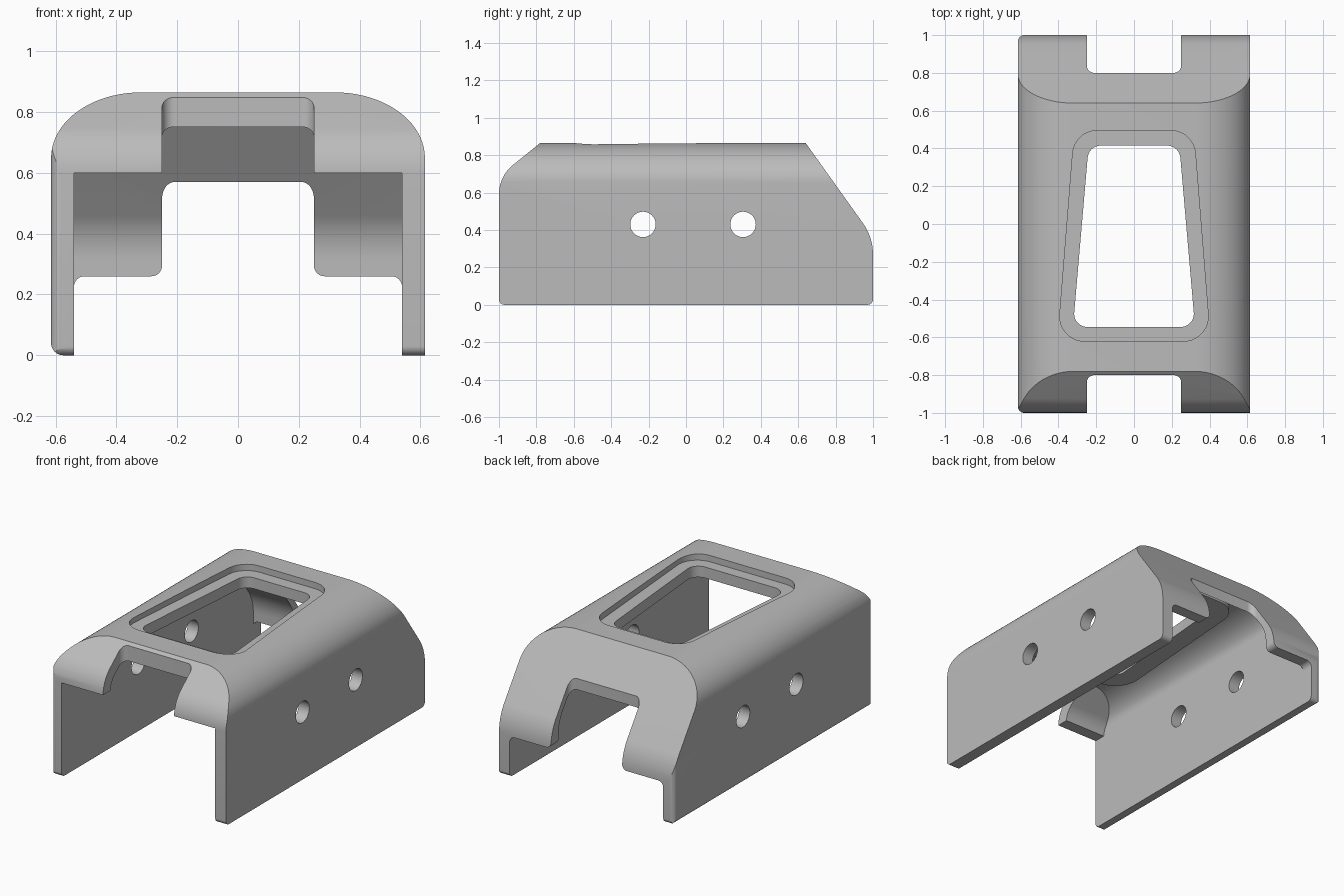
import bpy, math
from mathutils import Vector

cube = bpy.data.objects.get("Cube")
if cube:
    bpy.data.objects.remove(cube, do_unlink=True)

grey = bpy.data.materials.new("light_grey")
grey.use_nodes = True
grey.diffuse_color = (0.5, 0.5, 0.5, 1)
grey.node_tree.nodes["Principled BSDF"].inputs["Base Color"].default_value = (0.5, 0.5, 0.5, 1)


def rounded(corners, steps=10):
    """Polygon outline from (u, v, radius) corners with filleted corners."""
    out, n = [], len(corners)
    for i, (u, v, r) in enumerate(corners):
        p = Vector((u, v))
        if r == 0:
            out.append(p)
            continue
        a = (Vector(corners[i - 1][:2]) - p).normalized()
        b = (Vector(corners[(i + 1) % n][:2]) - p).normalized()
        half = a.angle(b) / 2
        centre = p + (a + b).normalized() * (r / math.sin(half))
        start = p + a * (r / math.tan(half)) - centre
        end = p + b * (r / math.tan(half)) - centre
        for k in range(steps + 1):
            t = k / steps
            w = math.pi - 2 * half
            out.append(centre + (start * math.sin((1 - t) * w) + end * math.sin(t * w)) / math.sin(w))
    return out


def prism(name, outline, axis, lo, hi):
    """Extrude an outline along an axis; outline axes are the other two in order."""
    def place(p, d):
        return {"x": (d, p[0], p[1]), "y": (p[0], d, p[1]), "z": (p[0], p[1], d)}[axis]
    n = len(outline)
    verts = [place(p, d) for d in (lo, hi) for p in outline]
    faces = [list(range(n))[::-1], list(range(n, 2 * n))]
    faces += [[i, (i + 1) % n, n + (i + 1) % n, n + i] for i in range(n)]
    mesh = bpy.data.meshes.new(name)
    mesh.from_pydata(verts, [], faces)
    area = sum(p[0] * q[1] - q[0] * p[1] for p, q in zip(outline, outline[1:] + outline[:1]))
    if (area < 0) != (axis == "y"):
        mesh.flip_normals()
    mesh.materials.append(grey)
    obj = bpy.data.objects.new(name, mesh)
    bpy.context.scene.collection.objects.link(obj)
    return obj


def combine(target, tool, operation):
    """Apply a boolean and discard the tool."""
    tool.hide_render = True
    mod = target.modifiers.new("boolean", "BOOLEAN")
    mod.operation, mod.object, mod.solver = operation, tool, "EXACT"
    bpy.context.view_layer.update()
    result = target.evaluated_get(bpy.context.evaluated_depsgraph_get())
    mesh = bpy.data.meshes.new_from_object(result)
    target.modifiers.clear()
    target.data = mesh
    bpy.data.objects.remove(tool, do_unlink=True)


def shoulder(flat, wide, low, high, steps=20):
    """Arch with elliptical shoulders, from right to left."""
    right = [(wide - (wide - flat) * (1 - math.cos(math.pi / 2 * k / steps)),
              low + (high - low) * math.sin(math.pi / 2 * k / steps)) for k in range(steps + 1)]
    return [Vector(p) for p in right + [(-x, z) for x, z in reversed(right)]]


def box(x, lo, hi):
    return rounded([(-x, lo, 0), (x, lo, 0), (x, hi, 0), (-x, hi, 0)])


# Outer body: arch section, side profile and plan outline intersected
W = 0.615
foot = rounded([(-W, 0.4, 0), (-W, 0, 0.04), (W, 0, 0)])
body = prism("cover_shell", foot + shoulder(0.32, W, 0.65, 0.865), "y", -1.2, 1.2)
side = rounded([(-1, 0, 0.03), (1, 0, 0.03), (1, 0.361, 0.29), (0.64, 0.865, 0),
                (-0.78, 0.865, 0), (-1, 0.687, 0.2)])
combine(body, prism("side_profile", side, "x", -1, 1), "INTERSECT")
plan = rounded([(-W, -1, 0.035), (0.8, -1, 0), (0.8, 1, 0), (-W, 1, 0.035)])
combine(body, prism("plan_profile", plan, "z", -1, 2), "INTERSECT")

# Hollow interior
V = 0.54
cavity = prism("cavity", [Vector((-V, -0.2)), Vector((V, -0.2))] + shoulder(0.32, V, 0.65, 0.79),
               "y", -1.2, 1.2)
inner = rounded([(-0.925, -0.1, 0), (0.925, -0.1, 0), (0.925, 0.395, 0.25), (0.643, 0.79, 0),
                 (-0.753, 0.79, 0), (-0.925, 0.65, 0.13)])
combine(cavity, prism("inner_profile", inner, "x", -1, 1), "INTERSECT")
combine(body, cavity, "DIFFERENCE")

# Front and back openings under the lips
combine(body, prism("front_opening", box(V, -0.1, 0.6), "y", -1.2, 0), "DIFFERENCE")
lip = rounded([(-V, -0.1, 0), (V, -0.1, 0), (V, 0.26, 0.035), (0.25, 0.26, 0.035), (0.25, 0.4, 0),
               (-0.25, 0.4, 0), (-0.25, 0.26, 0.035), (-V, 0.26, 0.035)])
combine(body, prism("back_opening", lip, "y", 0.6, 1.2), "DIFFERENCE")

# Notches through both lips
for s in (-1, 1):
    notch = rounded([(-0.25, 0.8 * s, 0.04), (0.25, 0.8 * s, 0.04), (0.25, 1.2 * s, 0), (-0.25, 1.2 * s, 0)])
    combine(body, prism("lip_notch", notch, "z", -0.1, 1), "DIFFERENCE")


def window(back_x, front_x, back_y, front_y, r):
    return rounded([(-front_x, front_y, r), (front_x, front_y, r), (back_x, back_y, r), (-back_x, back_y, r)])


# Tapered window: thickened rim beneath, stepped recess and through hole
combine(body, prism("window_rim", window(0.36, 0.45, 0.54, -0.665, 0.16), "z", 0.755, 0.80), "UNION")
combine(body, prism("window_recess", window(0.315, 0.404, 0.495, -0.62, 0.13), "z", 0.825, 1), "DIFFERENCE")
combine(body, prism("window_hole", window(0.24, 0.323, 0.415, -0.545, 0.07), "z", 0.6, 1), "DIFFERENCE")

# Round holes through both side walls
for y in (-0.23, 0.305):
    ring = [Vector((y + 0.068 * math.cos(a), 0.43 + 0.068 * math.sin(a)))
            for a in (2 * math.pi * k / 32 for k in range(32))]
    combine(body, prism("side_hole", ring, "x", -1, 1), "DIFFERENCE")

# Smooth curves, crisp edges
bpy.ops.object.select_all(action="DESELECT")
body.select_set(True)
bpy.context.view_layer.objects.active = body
bpy.ops.object.shade_smooth_by_angle(angle=math.radians(25))
